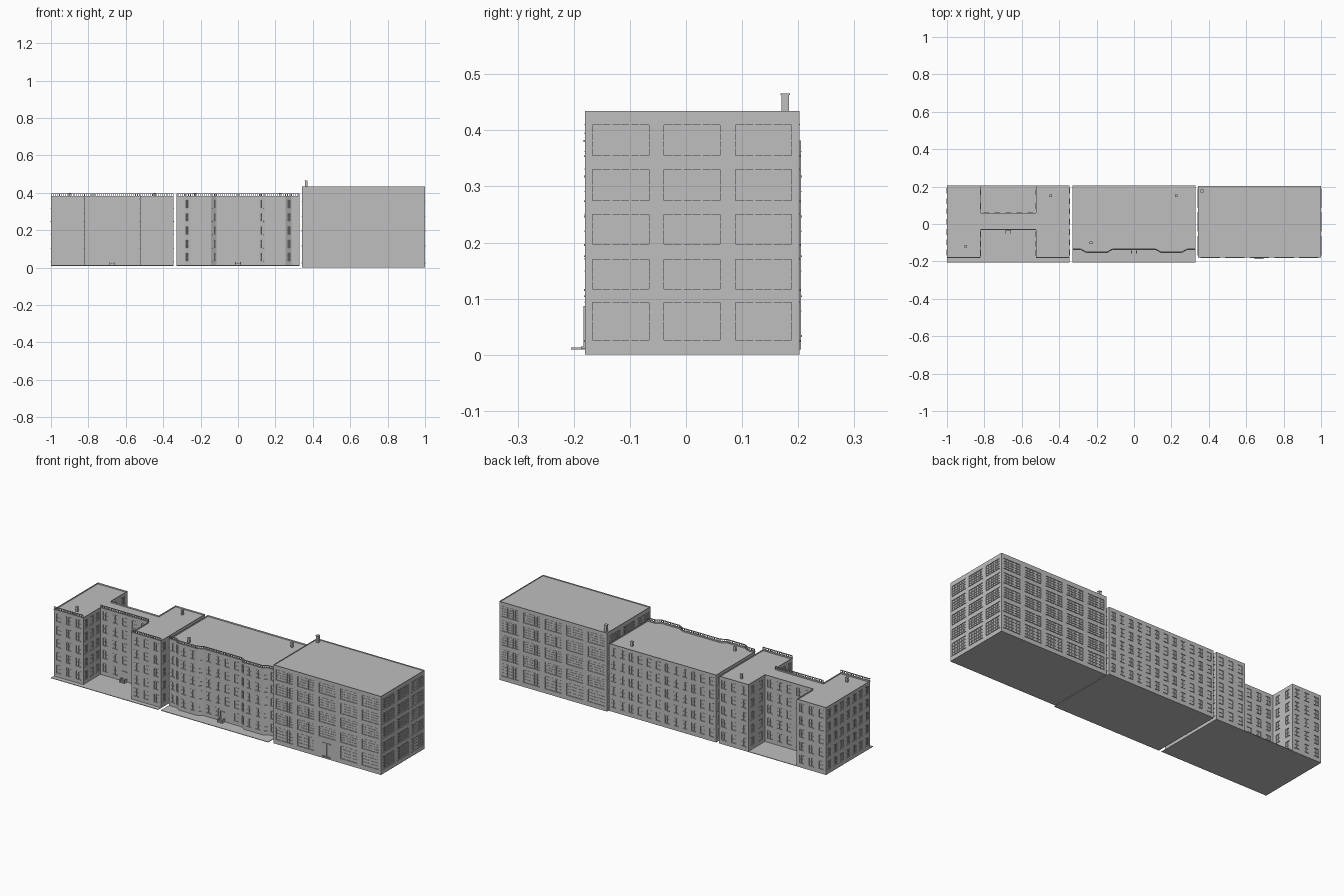
import bpy, bmesh, math
from mathutils import Vector, Matrix

if "Cube" in bpy.data.objects:
    bpy.data.objects.remove(bpy.data.objects["Cube"])

stone = bpy.data.materials.new("grey stone")
stone.diffuse_color = (0.52, 0.52, 0.52, 1)
stone.use_nodes = True
stone.node_tree.nodes["Principled BSDF"].inputs["Base Color"].default_value = stone.diffuse_color


def finish(bm, name):
    me = bpy.data.meshes.new(name)
    bm.to_mesh(me)
    bm.free()
    me.materials.append(stone)
    ob = bpy.data.objects.new(name, me)
    bpy.context.collection.objects.link(ob)
    return ob


def box(bm, lo, hi, frame=Matrix()):
    lo, hi = Vector(lo), Vector(hi)
    size = hi - lo
    m = frame @ Matrix.Translation((lo + hi) / 2) @ Matrix.Diagonal((*size, 1))
    bmesh.ops.create_cube(bm, size=1, matrix=m)


def wall_frame(a, b):
    """Local axes: x along the wall, y outwards, z up."""
    d = Vector((b[0] - a[0], b[1] - a[1], 0)).normalized()
    n = Vector((d.y, -d.x, 0))
    m = Matrix((d, n, (0, 0, 1))).transposed().to_4x4()
    m.translation = (a[0], a[1], 0)
    return m


def columns(length, pitch, width):
    n = max(1, round(length / pitch))
    step = length / n
    return [(step * (i + .5) - width / 2, step * (i + .5) + width / 2) for i in range(n)]


DEPTH = 0.003


def wall(bm, trim, a, b, z0, z1, cols, rows, bars, cross):
    """Wall with recessed windows, glazing bars and sills."""
    f = wall_frame(a, b)
    length = (Vector(b) - Vector(a)).length
    us = [0] + [u for c in cols for u in c] + [length]
    zs = [z0] + [z for r in rows for z in r] + [z1]

    def quad(*pts):
        bm.faces.new([bm.verts.new(f @ Vector(p)) for p in pts])

    for i in range(len(us) - 1):
        for j in range(len(zs) - 1):
            l, r, d, t = us[i], us[i + 1], zs[j], zs[j + 1]
            if not (i % 2 and j % 2):
                quad((l, 0, d), (r, 0, d), (r, 0, t), (l, 0, t))
                continue
            y = -DEPTH
            quad((l, y, d), (r, y, d), (r, y, t), (l, y, t))
            ring = [(l, d), (r, d), (r, t), (l, t)]
            for (p, q), (s, v) in zip(ring, ring[1:] + ring[:1]):
                quad((p, 0, q), (s, 0, v), (s, y, v), (p, y, q))
            # glazing bars, every second upright is heavier
            for k in range(1, bars + 1):
                u = l + (r - l) * k / (bars + 1)
                w = .0022 if k % 2 == 0 else .0009
                box(trim, (u - w, y, d), (u + w, -.0004, t), f)
            for k in range(1, cross + 1):
                z = d + (t - d) * k / (cross + 1)
                box(trim, (l, y, z - .0008), (r, -.0008, z + .0008), f)
            # sill and lintel
            box(trim, (l - .002, -.001, d - .003), (r + .002, .002, d), f)
            box(trim, (l - .001, -.001, t), (r + .001, .001, t + .002), f)


def building(name, outline, z0, z1, rows, pitch, width, bars, cross, drop=.008, skip=()):
    bm, trim = bmesh.new(), bmesh.new()
    for i, a in enumerate(outline):
        b = outline[(i + 1) % len(outline)]
        length = (Vector(b) - Vector(a)).length
        w = min(width, length * .45)
        cols = columns(length, pitch, w)
        if i in skip:                      # leave room for the entrance
            mid = len(cols) // 2
            up = cols[:mid] + cols[mid + 1:]
            l, r = cols[mid]
            split = (rows[0][1] + rows[1][0]) / 2
            wall(bm, trim, a, b, split, z1, cols, rows[1:], bars, cross)
            wall(bm, trim, a, b, z0, split, up, rows[:1], bars, cross)
        else:
            wall(bm, trim, a, b, z0, z1, cols, rows, bars, cross)
    # underside, parapet rim and sunken roof
    bm.faces.new([bm.verts.new((x, y, z0)) for x, y in reversed(outline)])
    roof = bm.faces.new([bm.verts.new((x, y, z1)) for x, y in outline])
    bm.normal_update()
    bmesh.ops.inset_region(bm, faces=[roof], thickness=.004)
    bmesh.ops.inset_region(bm, faces=[roof], thickness=.0003)
    for v in roof.verts:
        v.co.z -= drop
    finish(bm, name + " walls")
    finish(trim, name + " window trim")


def balustrade(name, edges, z0, z1):
    bm = bmesh.new()
    for a, b in edges:
        f = wall_frame(a, b)
        length = (Vector(b) - Vector(a)).length
        box(bm, (0, -.004, z1 - .003), (length, .001, z1), f)
        box(bm, (0, -.004, z0 - .003), (length, .003, z0 + .001), f)
        n = max(2, round(length / .011))
        for i in range(n + 1):
            u = .0015 + (length - .003) * i / n
            box(bm, (u - .0015, -.003, z0), (u + .0015, 0, z1 - .002), f)
    finish(bm, name)


def chimney(name, x, y, z0, z1, r):
    bm = bmesh.new()
    box(bm, (x - r, y - r, z0), (x + r, y + r, z1))
    box(bm, (x - r * 1.25, y - r * 1.25, z1 - .003), (x + r * 1.25, y + r * 1.25, z1))
    finish(bm, name)


def entrance(name, x, y):
    """Porch steps with side rails, and a framed door."""
    bm = bmesh.new()
    for i in range(3):
        box(bm, (x - .012, y - .022 + .006 * i, .012), (x + .012, y, .017 + .004 * i))
    for s in (-1, 1):
        c = x + s * .0135
        box(bm, (c - .0015, y - .024, .012), (c + .0015, y, .031))
        box(bm, (x + s * .011 - .002, y - .003, .02), (x + s * .011 + .002, y + .002, .066))
    box(bm, (x - .014, y - .004, .064), (x + .014, y + .002, .068))
    box(bm, (x - .0008, y - .002, .024), (x + .0008, y + .001, .064))
    finish(bm, name)


# left block: H-shaped plan
H = .382
left = [(-1, -.18), (-.82, -.18), (-.82, -.03), (-.525, -.03), (-.525, -.18), (-.345, -.18),
        (-.345, .205), (-.525, .205), (-.525, .06), (-.82, .06), (-.82, .205), (-1, .205)]
rows = [(.035 + .071 * i, .077 + .071 * i) for i in range(5)]
building("left block", left, .011, H, rows, .059, .026, 1, 1, skip=(2,))
balustrade("left balustrade", [(left[i], left[i + 1]) for i in (0, 2, 4)], H, .396)
entrance("left entrance", -.6725, -.03)

# middle block: two shallow bays on the front
half = [(.115, -.135), (.145, -.152), (.255, -.152), (.285, -.135), (.3275, -.135)]
front = [(-x, y) for x, y in reversed(half)] + half
middle = front + [(.3275, .205), (-.3275, .205)]
building("middle block", middle, .011, H, rows, .056, .025, 1, 1, skip=(4,))
balustrade("middle balustrade", list(zip(front, front[1:])), H, .396)
entrance("middle entrance", 0, -.135)

# paving slabs below the two older blocks
for name, x0, x1 in (("left paving", -1, -.345), ("middle paving", -.3275, .3275)):
    bm = bmesh.new()
    box(bm, (x0, -.205, .0095), (x1, .205, .0125))
    finish(bm, name)

# right block: plain box with wide window groups
right = [(.342, -.18), (1, -.18), (1, .202), (.342, .202)]
rows_r = [(.026, .093), (.117, .17), (.197, .25), (.275, .33), (.355, .409)]
building("right block", right, 0, .434, rows_r, .13, .1, 5, 3, drop=.006, skip=(0,))
chimney("right chimney", .364, .177, .42, .466, .007)

# right block doorway
bm = bmesh.new()
box(bm, (.645, -.187, .01), (.692, -.18, .015))
for x in (.648, .668, .688):
    box(bm, (x - .0015, -.1825, .015), (x + .0015, -.179, .085))
box(bm, (.645, -.183, .083), (.692, -.179, .087))
finish(bm, "right doorway")

# roof vents
for i, (x, y) in enumerate([(-.9, -.12), (-.445, .15), (-.23, -.1), (.225, .15)]):
    chimney("roof vent %d" % (i + 1), x, y, .37, .4, .0055)
